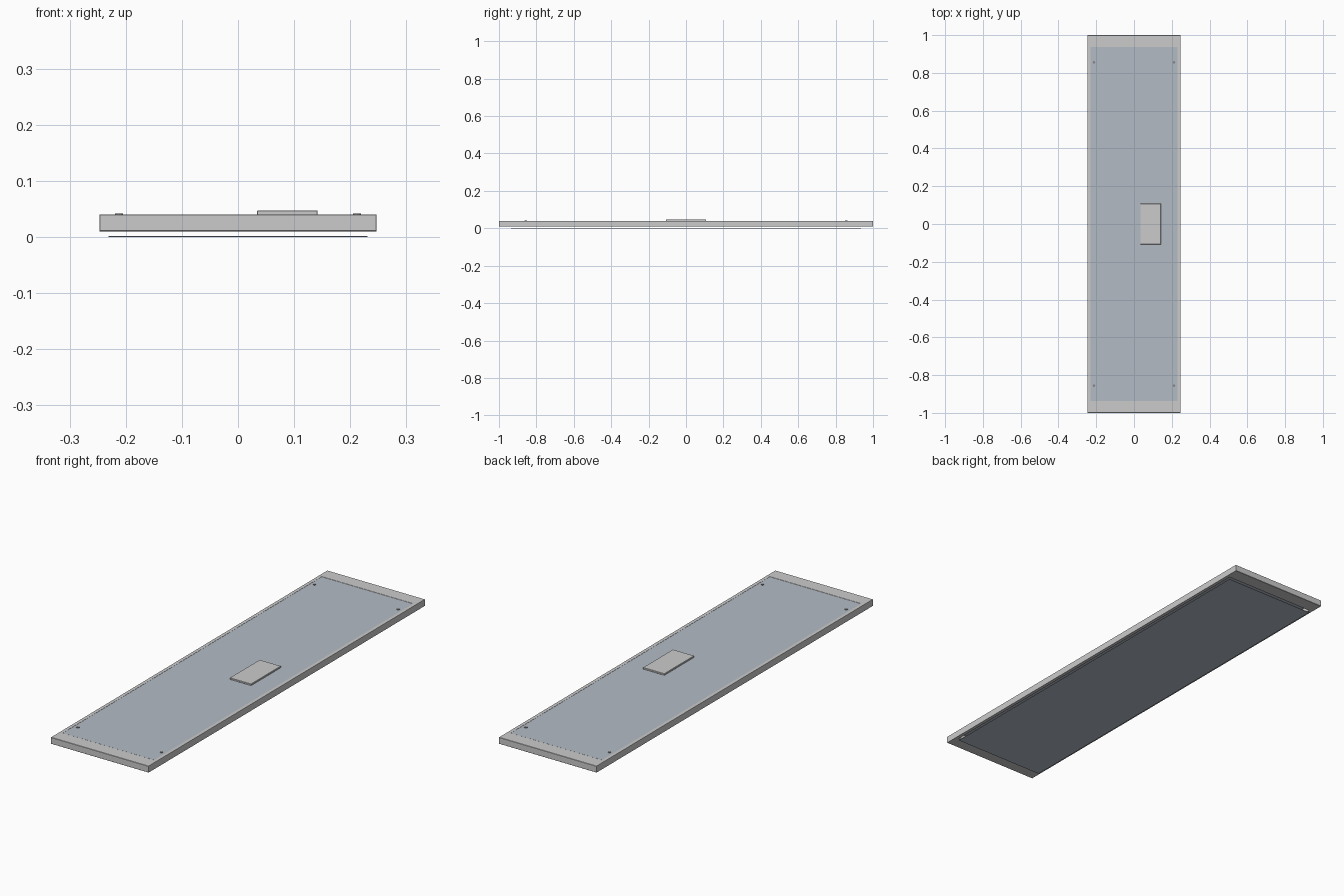
import bpy, bmesh

if "Cube" in bpy.data.objects:
    bpy.data.objects.remove(bpy.data.objects["Cube"])


def material(name, rgb):
    mat = bpy.data.materials.new(name)
    mat.diffuse_color = (*rgb, 1)
    mat.use_nodes = True
    mat.node_tree.nodes["Principled BSDF"].inputs["Base Color"].default_value = mat.diffuse_color
    return mat


def finish(bm, name, mat=None, bevel=0):
    bmesh.ops.recalc_face_normals(bm, faces=bm.faces)
    mesh = bpy.data.meshes.new(name)
    bm.to_mesh(mesh)
    bm.free()
    ob = bpy.data.objects.new(name, mesh)
    bpy.context.collection.objects.link(ob)
    if mat:
        mesh.materials.append(mat)
    if bevel:
        mod = ob.modifiers.new("edge_bevel", 'BEVEL')
        mod.width = bevel
        mod.segments = 1
    return ob


def box(name, x, y, z, mat=None, bevel=0):
    bm = bmesh.new()
    bmesh.ops.create_cube(bm, size=1)
    for v in bm.verts:
        v.co = [lo + (c + 0.5) * (hi - lo) for c, (lo, hi) in zip(v.co, (x, y, z))]
    return finish(bm, name, mat, bevel)


def rect(bm, hx, hy, z):
    return [bm.verts.new((sx * hx, sy * hy, z))
            for sx, sy in ((-1, -1), (1, -1), (1, 1), (-1, 1))]


frame_mat = material("pale_metal", (0.75, 0.78, 0.76))
panel_mat = material("slate_blue", (0.45, 0.50, 0.56))
screw_mat = material("dark_metal", (0.25, 0.25, 0.26))

W, L = 0.247, 1.0
PW, PL = 0.231, 0.936
Z0, Z1 = 0.010, 0.040

# Hollow rectangular frame
bm = bmesh.new()
loops = [rect(bm, W, L, Z0), rect(bm, W, L, Z1), rect(bm, PW, PL, Z1), rect(bm, PW, PL, Z0)]
for a, b in zip(loops, loops[1:] + loops[:1]):
    for i in range(4):
        j = (i + 1) % 4
        bm.faces.new((a[i], a[j], b[j], b[i]))
finish(bm, "frame", frame_mat, 0.0012)

# Top panel set just below the frame rim, and thin sheet underneath
box("top_panel", (-PW, PW), (-PL, PL), (0.037, 0.0395), panel_mat)
box("bottom_sheet", (-PW, PW), (-PL, PL), (0.0, 0.0015), panel_mat)

# Raised offset box on the panel
box("raised_box", (0.034, 0.142), (-0.108, 0.108), (0.039, 0.047), None, 0.001)

# Screw heads near the four corners
for sx in (-1, 1):
    for sy in (-1, 1):
        bm = bmesh.new()
        bmesh.ops.create_cone(bm, cap_ends=True, segments=12,
                              radius1=0.007, radius2=0.007, depth=0.004)
        bmesh.ops.translate(bm, verts=bm.verts, vec=(sx * 0.212, sy * 0.856, 0.040))
        finish(bm, "screw_head", screw_mat)
